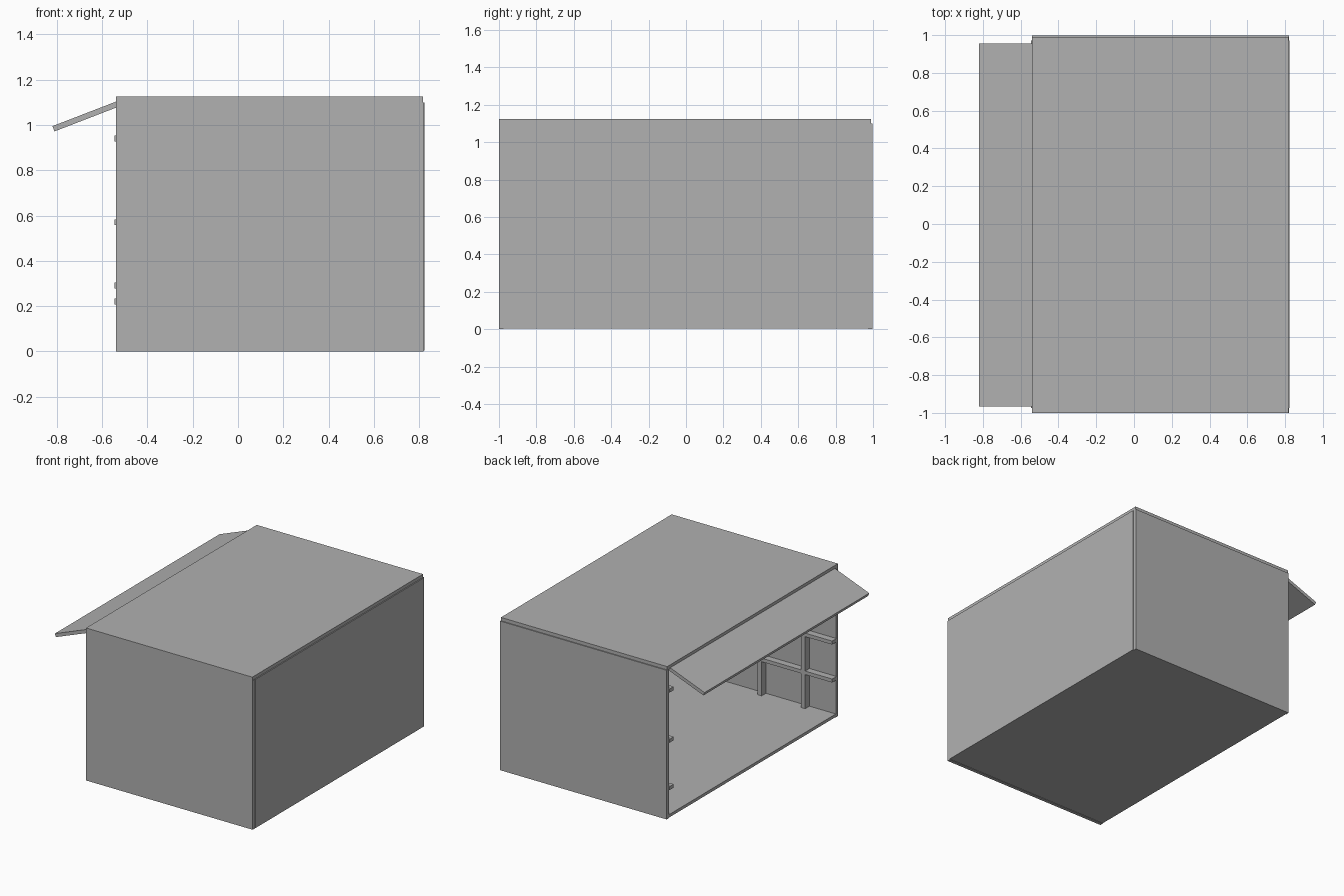
import bpy
import math

cube = bpy.data.objects.get("Cube")
if cube:
    bpy.data.objects.remove(cube, do_unlink=True)

grey = bpy.data.materials.new("plain grey")
grey.use_nodes = True
colour = (0.44, 0.44, 0.44, 1)
grey.diffuse_color = colour
grey.node_tree.nodes["Principled BSDF"].inputs["Base Color"].default_value = colour


def box(name, x, y, z):
    """Axis-aligned board given by its (low, high) limits."""
    limits = (x, y, z)
    bpy.ops.mesh.primitive_cube_add(size=1, location=[sum(r) / 2 for r in limits])
    ob = bpy.context.object
    ob.name = name
    ob.scale = [r[1] - r[0] for r in limits]
    bpy.ops.object.transform_apply(location=False, rotation=False, scale=True)
    ob.data.materials.append(grey)
    return ob


T = 0.025                       # board thickness
OPEN, BACK = -0.54, 0.82        # open end and closed end along x
WALL_TOP = 1.10

# Outer shell, open at the -x end
box("floor_panel", (OPEN, BACK - T), (-1 + T, 0.995 - T), (0.003, T))
box("front_wall", (OPEN, BACK), (-1, -1 + T), (0, WALL_TOP))
box("rear_wall", (OPEN, BACK), (0.997 - T, 0.997), (0, WALL_TOP))
box("end_wall", (BACK - T, 0.824), (-1 + T, 0.997 - T), (0.003, WALL_TOP))
box("roof_panel", (OPEN, 0.817), (-1, 0.99), (WALL_TOP, WALL_TOP + T))

# Awning flap hinged below the roof edge
angle = math.atan2(0.11, 0.285)
length = 0.30
flap = box("awning_flap", (-length, 0), (-0.965, 0.955), (-T, 0))
for v in flap.data.vertices:
    v.co.x -= length / 2
    v.co.z -= T / 2
flap.location = (OPEN, -0.005, 1.103)
flap.rotation_euler.y = -angle

# Uprights and rails lining both long walls
sides = {
    "front": ((-1 + T, -0.925), (0.94, 0.57, 0.29)),
    "rear": ((0.922, 0.997 - T), (0.94, 0.57, 0.22)),
}
for side, (depth, heights) in sides.items():
    for i in range(4):
        x = -0.325 + i * 0.355
        box(f"{side}_upright_{i + 1}", (x, x + 0.034), depth, (T, WALL_TOP))
    for i, z in enumerate(heights):
        box(f"{side}_rail_{i + 1}", (OPEN - 0.005, BACK - T), depth,
            (z - 0.013, z + 0.013))
